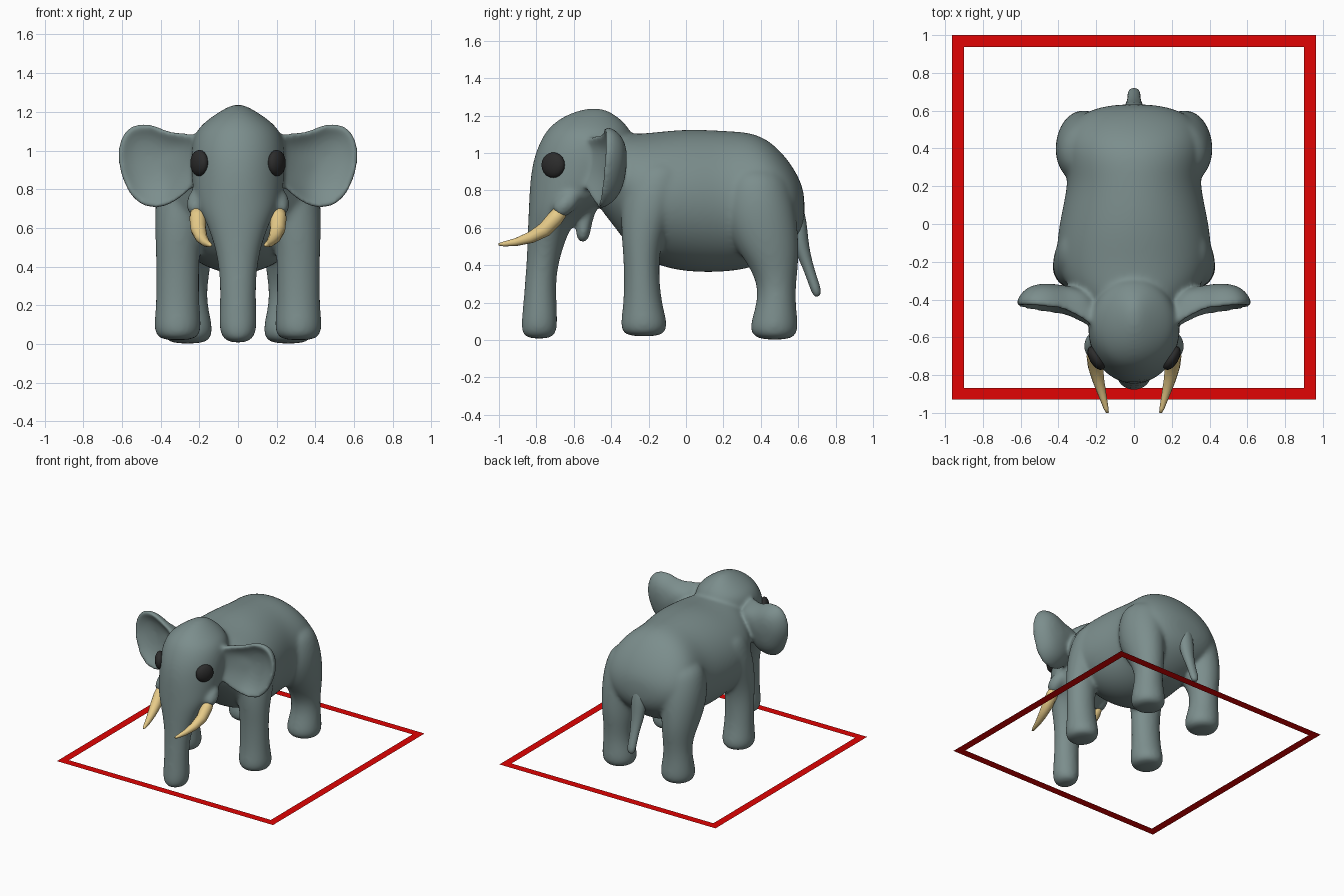
import bpy, bmesh, math
from mathutils import Vector, Matrix

X, Y, Z = Vector((1, 0, 0)), Vector((0, 1, 0)), Vector((0, 0, 1))


def material(name, rgb):
    m = bpy.data.materials.new(name)
    m.diffuse_color = (*rgb, 1)
    return m


HIDE = material("grey_hide", (0.20, 0.27, 0.265))
IVORY = material("ivory", (0.80, 0.60, 0.25))
DARK = material("dark_eye", (0.025, 0.025, 0.025))
RED = material("red_border", (0.75, 0.001, 0.001))


def finish(bm, name, mat, recalc=True):
    if recalc:
        bmesh.ops.recalc_face_normals(bm, faces=bm.faces)
    for f in bm.faces:
        f.smooth = True
    me = bpy.data.meshes.new(name)
    bm.to_mesh(me)
    bm.free()
    me.materials.append(mat)
    ob = bpy.data.objects.new(name, me)
    bpy.context.collection.objects.link(ob)
    return ob


def skin(bm, rings):
    """Joins point rings into a closed surface."""
    loops = [[bm.verts.new(p) for p in r] for r in rings]
    n = len(loops[0])
    for a, b in zip(loops, loops[1:]):
        for i in range(n):
            j = (i + 1) % n
            bm.faces.new((a[i], a[j], b[j], b[i]))
    bm.faces.new(loops[0][::-1])
    bm.faces.new(loops[-1])


def ellipse(c, u, v, n=20):
    return [Vector(c) + u * math.cos(t) + v * math.sin(t)
            for t in (2 * math.pi * i / n for i in range(n))]


def tube(bm, path, n=12, flat=1.0):
    """Path of (x, y, z, radius), rings square to the path."""
    pts = [Vector(p[:3]) for p in path]
    rings = []
    for i, p in enumerate(path):
        t = (pts[min(i + 1, len(pts) - 1)] - pts[max(i - 1, 0)]).normalized()
        v = t.cross(X).normalized()
        rings.append(ellipse(pts[i], v.cross(t) * p[3] * flat, v * p[3], n))
    skin(bm, rings)


bm = bmesh.new()

# Torso: y, bottom, top, half width
torso = [(-.50, .74, 1.09, .20), (-.40, .63, 1.105, .28), (-.32, .51, 1.105, .37),
         (-.20, .41, 1.11, .42), (-.05, .365, 1.13, .41), (.10, .355, 1.13, .38),
         (.23, .36, 1.122, .352), (.35, .38, 1.115, .375), (.45, .42, 1.07, .375),
         (.545, .49, .97, .33), (.605, .56, .87, .24), (.635, .64, .78, .10)]
skin(bm, [ellipse((0, y, (b + t) / 2), X * w, Z * (t - b) / 2) for y, b, t, w in torso])

# Head and trunk: z, front, back, half width
head = [(1.24, -.54, -.44, .025), (1.20, -.65, -.37, .10), (1.155, -.715, -.32, .165),
        (1.10, -.765, -.28, .225), (1.00, -.81, -.28, .246), (.90, -.832, -.28, .246),
        (.80, -.84, -.35, .238), (.70, -.843, -.50, .21), (.63, -.846, -.605, .165),
        (.50, -.85, -.655, .12), (.40, -.855, -.682, .102), (.30, -.863, -.695, .094),
        (.18, -.873, -.69, .096), (.10, -.881, -.686, .10), (.04, -.883, -.69, .09),
        (.005, -.85, -.72, .05)]
skin(bm, [ellipse((0, (f + b) / 2, z), X * w, Y * (b - f) / 2) for z, f, b, w in head])

# Lower lip
tube(bm, [(0, -.49, .80, .06), (0, -.52, .71, .045), (0, -.54, .64, .042),
          (0, -.55, .58, .042), (0, -.552, .545, .036), (0, -.552, .52, .018)], flat=1.5)

# Legs: z, y centre, y radius, x centre, x radius
front_leg = [(.018, -.225, .09, .313, .085), (.05, -.225, .122, .312, .117),
             (.10, -.225, .126, .312, .124), (.20, -.232, .102, .312, .113),
             (.40, -.24, .092, .312, .112), (.55, -.235, .112, .31, .12),
             (.70, -.20, .15, .29, .143), (.85, -.16, .18, .24, .175),
             (.98, -.13, .17, .16, .20)]
hind_leg = [(0, .475, .085, .26, .09), (.035, .47, .127, .26, .126),
            (.09, .472, .129, .26, .131), (.20, .483, .104, .267, .11),
            (.30, .485, .105, .265, .108), (.40, .467, .135, .265, .124),
            (.50, .432, .174, .268, .14), (.65, .395, .20, .26, .162),
            (.80, .38, .19, .22, .19), (.94, .37, .16, .15, .20)]
# Ear outline as seen from the front, and layers (scale, y shift)
ear = [(.16, 1.06), (.26, 1.09), (.35, 1.09), (.42, 1.125), (.49, 1.14), (.58, 1.12),
       (.628, 1.0), (.605, .87), (.548, .745), (.45, .697), (.35, .715), (.26, .79), (.16, .88)]
layers = [(.06, .045), (.5, .035), (.82, .005), (.98, -.025), (1.03, -.002),
          (1.0, .025), (.82, .08), (.5, .115), (.06, .125)]

for s in (-1, 1):
    for leg in (front_leg, hind_leg):
        skin(bm, [ellipse((s * xc, yc, z), X * xr, Y * yr) for z, yc, yr, xc, xr in leg])
    rings = []
    for k, dy in layers:
        ring = []
        for ex, ez in ear:
            x, z = .42 + (ex - .42) * k, .93 + (ez - .93) * k
            base = -.465 + .10 * (x - .2) + .07 * (z - .93)
            base -= .5 * max(0, .36 - x) * (dy < .05)
            ring.append(Vector((s * x, base + dy, z)))
        rings.append(ring)
    skin(bm, rings)
    # Tusk socket
    tube(bm, [(s * .18, -.58, .80, .04), (s * .208, -.62, .75, .06),
              (s * .215, -.66, .71, .057), (s * .213, -.695, .67, .042)])

# Blend the parts into one smooth skin
body = finish(bm, "elephant_body", HIDE)
sub = body.modifiers.new("round", "SUBSURF")
sub.levels = sub.render_levels = 2
rem = body.modifiers.new("blend", "REMESH")
rem.mode = "VOXEL"
rem.voxel_size = 0.011
rem.use_smooth_shade = True
smo = body.modifiers.new("soften", "SMOOTH")
smo.factor = 0.5
smo.iterations = 22

# Tail
bm = bmesh.new()
tube(bm, [(0, .56, .80, .03), (0, .595, .68, .045), (0, .602, .58, .05),
          (0, .618, .49, .042), (0, .65, .40, .03), (0, .68, .31, .028),
          (0, .698, .26, .028), (0, .703, .23, .014)], flat=1.25)
tail = finish(bm, "tail", HIDE)
sub = tail.modifiers.new("round", "SUBSURF")
sub.levels = sub.render_levels = 1

for s, side in ((-1, "right"), (1, "left")):
    # Tusk
    bm = bmesh.new()
    tube(bm, [(s * .208, -.66, .70, .036), (s * .208, -.70, .65, .043),
              (s * .204, -.755, .59, .04), (s * .188, -.83, .548, .031),
              (s * .166, -.91, .523, .021), (s * .148, -.975, .513, .013),
              (s * .14, -1.0, .511, .007)])
    finish(bm, side + "_tusk", IVORY)
    # Eye, turned to lie along the cheek
    bm = bmesh.new()
    bmesh.ops.create_uvsphere(bm, u_segments=16, v_segments=10, radius=1,
                              matrix=Matrix.Translation((s * .2, -.71, .935))
                              @ Matrix.Rotation(math.radians(-30 * s), 4, "Z")
                              @ Matrix.Diagonal((.036, .07, .068, 1)))
    finish(bm, side + "_eye", DARK)

# Flat ground border
bm = bmesh.new()
outer, inner = [[bm.verts.new((sx * w, .035 + sy * d, 0))
                 for sx, sy in ((-1, -1), (1, -1), (1, 1), (-1, 1))]
                for w, d in ((.963, .965), (.90, .902))]
for i in range(4):
    j = (i + 1) % 4
    bm.faces.new((outer[i], outer[j], inner[j], inner[i]))
finish(bm, "ground_border", RED, recalc=False)
